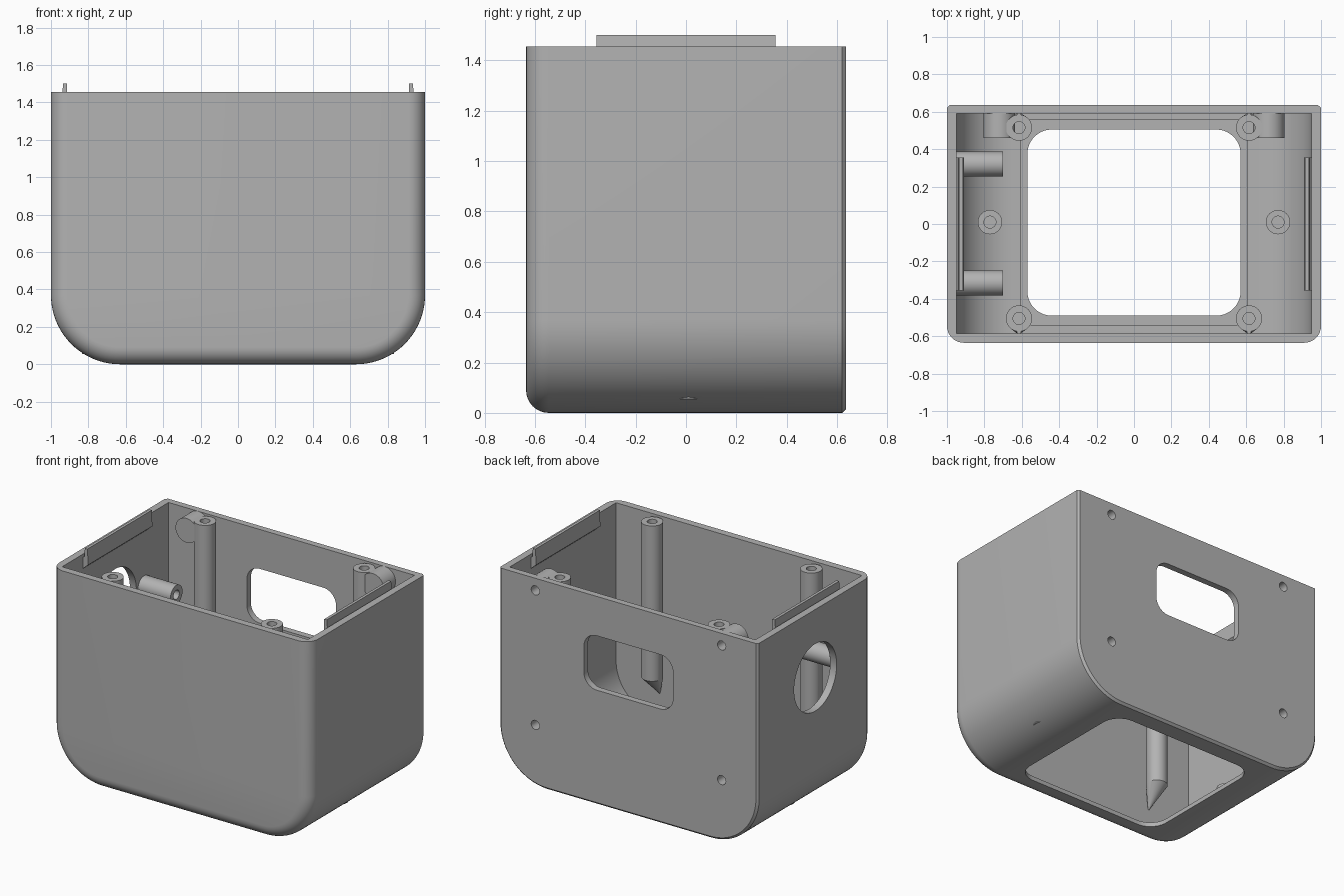
import bpy, bmesh, math
from mathutils import Vector, Matrix

if "Cube" in bpy.data.objects:
    bpy.data.objects.remove(bpy.data.objects["Cube"])

grey = bpy.data.materials.new("plain_grey")
grey.diffuse_color = (0.45, 0.45, 0.45, 1)
grey.use_nodes = True
grey.node_tree.nodes["Principled BSDF"].inputs["Base Color"].default_value = grey.diffuse_color
TOP = 1.455


def finish(bm, name, smooth=True):
    bmesh.ops.recalc_face_normals(bm, faces=bm.faces)
    mesh = bpy.data.meshes.new(name)
    bm.to_mesh(mesh)
    bm.free()
    mesh.materials.append(grey)
    ob = bpy.data.objects.new(name, mesh)
    bpy.context.collection.objects.link(ob)
    if smooth:
        shade(ob)
    return ob


def shade(ob):
    bpy.ops.object.select_all(action='DESELECT')
    ob.select_set(True)
    bpy.context.view_layer.objects.active = ob
    bpy.ops.object.shade_smooth_by_angle(angle=math.radians(30))


def loft(name, rings, smooth=True):
    """Skin a list of equal-length point rings and cap both ends."""
    bm = bmesh.new()
    loops = [[bm.verts.new(p) for p in ring] for ring in rings]
    n = len(loops[0])
    for a, b in zip(loops, loops[1:]):
        for i in range(n):
            j = (i + 1) % n
            bm.faces.new((a[i], a[j], b[j], b[i]))
    bm.faces.new(loops[0])
    bm.faces.new(loops[-1])
    return finish(bm, name, smooth)


def u_ring(y, half, bottom, radius, top, seg=20):
    """U-shaped section with rounded lower corners."""
    pts = [(-half, y, top)]
    for k in range(2 * seg + 2):
        right = k > seg
        a = math.pi + (k - right) * math.pi / 2 / seg
        cx = (half - radius) * (1 if right else -1)
        pts.append((cx + radius * math.cos(a), y,
                    bottom + radius + radius * math.sin(a)))
    return pts + [(half, y, top)]


def round_rect(x0, x1, y0, y1, r, seg=10):
    pts = []
    for q, (cx, cy) in enumerate([(x1 - r, y1 - r), (x0 + r, y1 - r),
                                  (x0 + r, y0 + r), (x1 - r, y0 + r)]):
        for k in range(seg + 1):
            a = (q + k / seg) * math.pi / 2
            pts.append((cx + r * math.cos(a), cy + r * math.sin(a)))
    return pts


def circle(c, r, axis, n=32):
    """Ring of points around an axis."""
    rot = Vector((0, 0, 1)).rotation_difference(Vector(axis)).to_matrix()
    return [Vector(c) + rot @ Vector((r * math.cos(2 * math.pi * k / n),
                                      r * math.sin(2 * math.pi * k / n), 0))
            for k in range(n)]


def tube(name, start, end, r, hole, depth, tip=None):
    """Cylinder with a blind hole at its end and an optional pointed foot."""
    s, e = Vector(start), Vector(end)
    d = (e - s).normalized()
    rings = [circle(s, r, d), circle(e, r, d)]
    if tip:
        rings.insert(0, circle(tip, 0.002, d))
    if hole:
        rings += [circle(e, hole, d), circle(e - d * depth, hole, d)]
    return loft(name, rings)


def cut(target, cutter):
    cutter.hide_render = True
    mod = target.modifiers.new("cut", 'BOOLEAN')
    mod.operation, mod.solver, mod.object = 'DIFFERENCE', 'EXACT', cutter
    bpy.context.view_layer.objects.active = target
    bpy.ops.object.modifier_apply(modifier=mod.name)
    bpy.data.objects.remove(cutter)


def box(name, x0, x1, y0, y1, z0, z1):
    return loft(name, [[(x0, y0, z), (x1, y0, z), (x1, y1, z), (x0, y1, z)]
                       for z in (z0, z1)], False)


# Outer housing: large lower corners, rounded front edge, fine back bevel
F, R = 0.09, 0.37
sections = []
for k in range(9):
    a = k / 8 * math.pi / 2
    sections.append((-0.635 + F * (1 - math.cos(a)), F * (1 - math.sin(a))))
sections += [(0.62, 0), (0.635, 0.015)]
housing = loft("housing", [u_ring(y, 1 - d, d, R - d, TOP) for y, d in sections])

# Hollow interior
cut(housing, loft("cavity", [u_ring(y, 0.95, 0.05, 0.30, 1.7)
                             for y in (-0.585, 0.59)]))
# Floor recess and floor opening
cut(housing, box("recess", -0.605, 0.605, -0.54, 0.56, 0.03, 0.2))
cut(housing, loft("floor_opening", [[(x, y, z) for x, y in
    round_rect(-0.57, 0.57, -0.49, 0.505, 0.13)] for z in (-0.1, 0.2)]))
# Back window
cut(housing, loft("window", [[(x, y, z) for x, z in
    round_rect(-0.345, 0.345, 0.80, 1.18, 0.10)] for y in (0.5, 0.7)]))
# Round side port
cut(housing, loft("port", [circle((x, 0, 0.98), 0.235, (1, 0, 0), 48)
                           for x in (-1.1, -0.9)]))

for sx, side in ((-1, "left"), (1, "right")):
    # Screw holes in the back wall with bosses behind them
    for z, level in ((0.43, "lower"), (1.37, "upper")):
        cut(housing, loft("screw_hole", [circle((sx * 0.72, y, z), 0.032, (0, 1, 0))
                                         for y in (0.55, 0.7)]))
        tube(f"back_boss_{level}_{side}", (sx * 0.72, 0.46, z),
             (sx * 0.72, 0.595, z), 0.085, 0.032, 0.11)
    # Corner posts with pointed feet and slim ribs to the wall
    for y, wall, where in ((-0.505, -0.59, "front"), (0.515, 0.595, "back")):
        x = sx * 0.615
        tube(f"{where}_post_{side}", (x, y, 0.36), (x, y, 1.445),
             0.07, 0.032, 0.25, (x, wall, 0.21))
        box(f"{where}_rib_{side}", x - 0.01, x + 0.01,
            min(wall, y + 0.06 * (1 if y > 0 else -1)),
            max(wall, y + 0.06 * (1 if y > 0 else -1)), 0.28, 1.44)
    # Short floor post
    tube(f"floor_post_{side}", (sx * 0.77, 0.01, 0.055), (sx * 0.77, 0.01, 0.17),
         0.065, 0.032, 0.08)
    # Snap lip above the side wall
    lip = [(0.955, 1.35), (0.91, 1.39), (0.915, 1.5), (0.935, 1.5),
           (0.94, 1.44), (0.955, 1.43)]
    loft(f"snap_lip_{side}", [[(sx * x, y, z) for x, z in lip]
                              for y in (-0.355, 0.355)], False)

# Sideways tubes beside the port
for y, where in ((-0.315, "front"), (0.32, "back")):
    tube(f"side_tube_{where}", (-0.96, y, 0.98), (-0.70, y, 0.98),
         0.067, 0.032, 0.22)

shade(housing)
